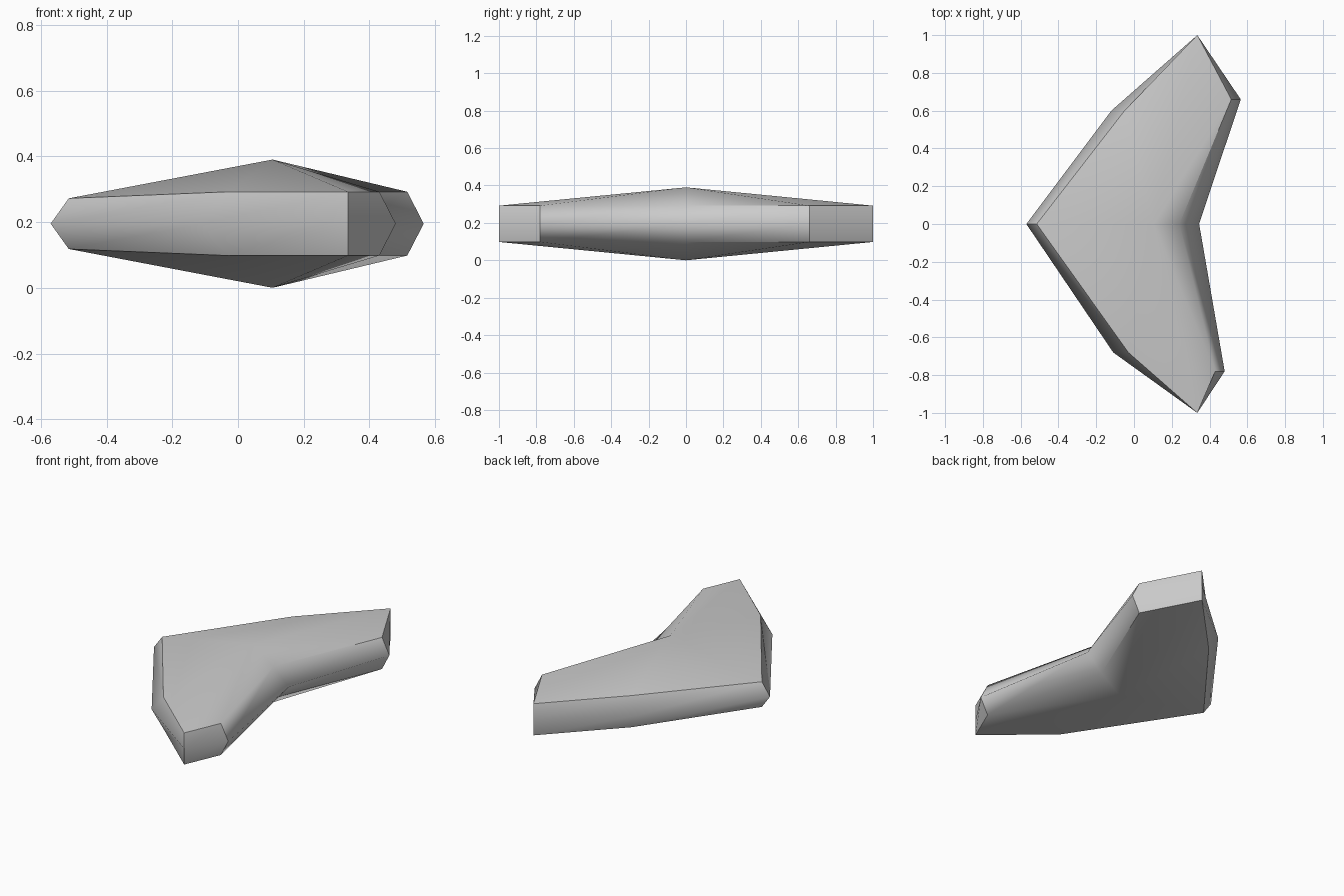
import bpy
import bmesh

default = bpy.data.objects.get("Cube")
if default:
    bpy.data.objects.remove(default, do_unlink=True)

# One grey material
grey = bpy.data.materials.new("light_grey")
grey.use_nodes = True
colour = (0.6, 0.6, 0.6, 1)
grey.diffuse_color = colour
grey.node_tree.nodes["Principled BSDF"].inputs["Base Color"].default_value = colour

MID = 0.195
# Stations around the outline: rim x, widest x, y, rim height above the middle, sharp corner
NOSE, NOTCH = 0, 4
stations = [
    (-0.515, -0.57, 0, 0.077, True),
    (-0.03, -0.11, -0.68, 0.097, False),
    (0.335, 0.335, -1, 0.097, True),
    (0.43, 0.48, -0.78, 0.097, True),
    (0.24, 0.345, 0, 0.097, False),
    (0.515, 0.565, 0.66, 0.097, True),
    (0.335, 0.335, 1, 0.097, True),
    (-0.05, -0.12, 0.60, 0.097, False),
]

bm = bmesh.new()
upper, middle, lower = [], [], []
for rim_x, wide_x, y, rise, sharp in stations:
    upper.append(bm.verts.new((rim_x, y, MID + rise)))
    middle.append(bm.verts.new((wide_x, y, MID)))
    lower.append(bm.verts.new((rim_x, y, MID - rise)))
top_peak = bm.verts.new((0.105, 0, 2 * MID))
bottom_peak = bm.verts.new((0.105, 0, 0))

# Side bands, with shallow fans above and below
count = len(stations)
for i in range(count):
    j = (i + 1) % count
    bm.faces.new((middle[i], middle[j], upper[j], upper[i]))
    bm.faces.new((lower[i], lower[j], middle[j], middle[i]))
    bm.faces.new((upper[i], upper[j], top_peak))
    bm.faces.new((lower[j], lower[i], bottom_peak))
bmesh.ops.recalc_face_normals(bm, faces=bm.faces)

# Smooth faces; sharp rims (except at the notch) and sharp corners
for face in bm.faces:
    face.smooth = True
for i, station in enumerate(stations):
    j = (i + 1) % count
    for ring in (upper, lower):
        if i != NOTCH - 1:
            bm.edges.get((ring[i], ring[j])).smooth = False
        if station[4]:
            bm.edges.get((ring[i], middle[i])).smooth = False

mesh = bpy.data.meshes.new("swept_wing_body")
bm.to_mesh(mesh)
bm.free()
mesh.materials.append(grey)
body = bpy.data.objects.new("swept_wing_body", mesh)
bpy.context.scene.collection.objects.link(body)
